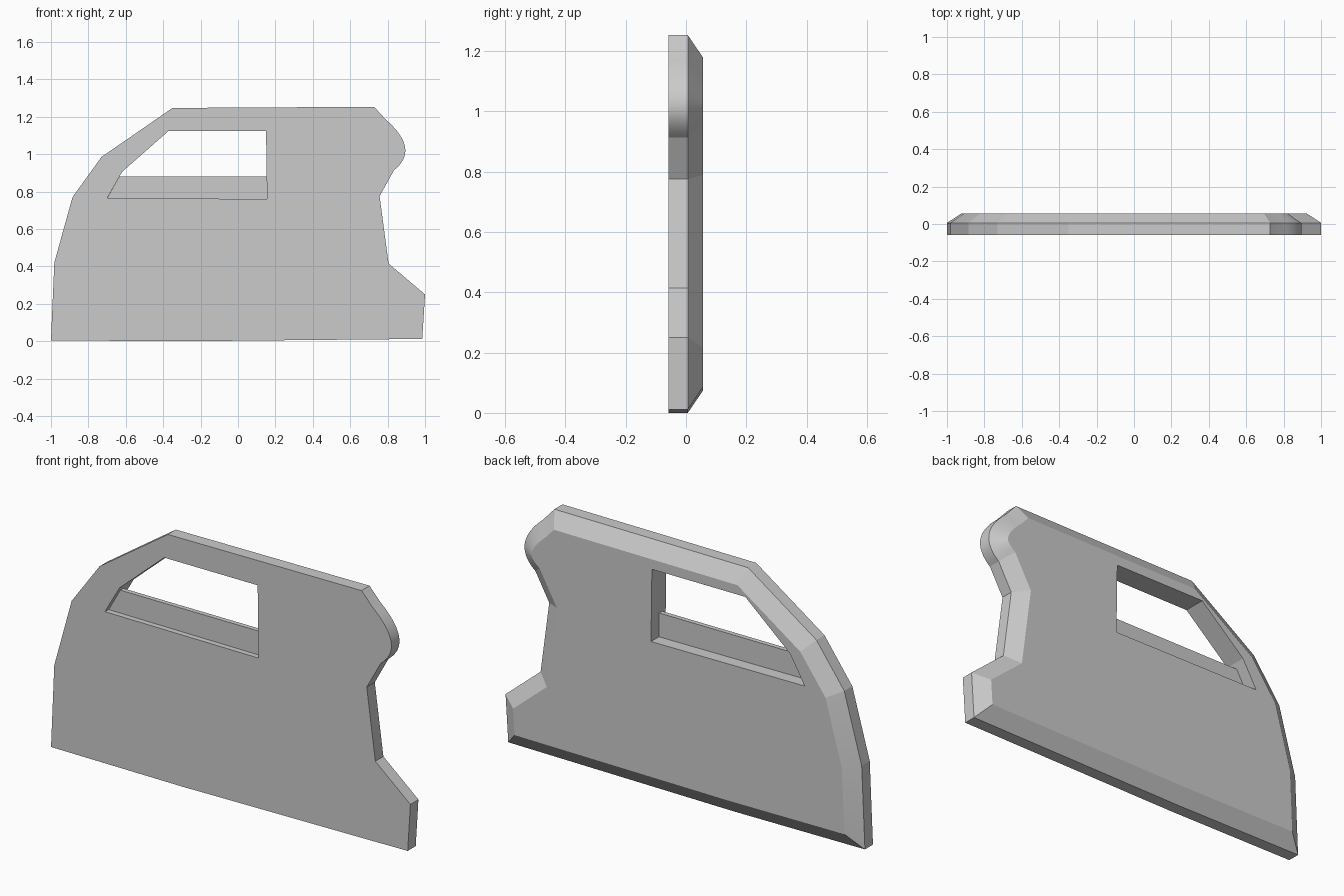
import bpy
import bmesh
from mathutils import Vector

if "Cube" in bpy.data.objects:
    bpy.data.objects.remove(bpy.data.objects["Cube"])

FRONT, STEP, BACK, INSET = -0.058, 0.006, 0.057, 0.075


def arc(a, c, b, n):
    """Points on a quadratic curve from a to b."""
    a, b, c = Vector(a), Vector(b), Vector(c)
    return [a * (1 - t) ** 2 + c * 2 * t * (1 - t) + b * t * t
            for t in (i / n for i in range(n + 1))]


def inset(pts, d):
    """Mitred inset of a counter-clockwise outline."""
    out = []
    for i, p in enumerate(pts):
        e1 = (p - pts[i - 1]).normalized()
        e2 = (pts[(i + 1) % len(pts)] - p).normalized()
        n1, n2 = Vector((-e1.y, e1.x)), Vector((-e2.y, e2.x))
        out.append(p + (n1 + n2) * d / (1 + n1.dot(n2)))
    return out


def loft(name, rings):
    """Closed solid through (y, outline) rings, capped at both ends."""
    bm = bmesh.new()
    loops = [[bm.verts.new((p[0], y, p[1])) for p in pts] for y, pts in rings]
    bm.faces.new(loops[0])
    bm.faces.new(loops[-1][::-1])
    for a, b in zip(loops, loops[1:]):
        for i in range(len(a)):
            bm.faces.new((a[i - 1], b[i - 1], b[i], a[i]))
    bmesh.ops.recalc_face_normals(bm, faces=bm.faces)
    mesh = bpy.data.meshes.new(name)
    bm.to_mesh(mesh)
    bm.free()
    ob = bpy.data.objects.new(name, mesh)
    bpy.context.collection.objects.link(ob)
    return ob


# Door shell: straight rim, then a chamfer towards the back
outline = [Vector(p) for p in [(-1, 0.004), (-0.27, 0), (0.985, 0.012), (1, 0.25),
                               (0.805, 0.415), (0.757, 0.775)]]
outline += arc((0.834, 0.914), (0.974, 1.025), (0.79, 1.185), 24)
outline += [Vector(p) for p in [(0.728, 1.253), (-0.35, 1.247), (-0.73, 0.985),
                                (-0.885, 0.77), (-0.982, 0.42)]]
door = loft("door_shell", [(FRONT, outline), (STEP, outline), (BACK, inset(outline, INSET))])

# Window opening
window = [(-0.70, 0.765), (0.155, 0.76), (0.15, 1.125), (-0.37, 1.125), (-0.62, 0.905)]
cutter = loft("window_cutter", [(-0.2, window), (0.2, window)])
cutter.hide_render = True
mod = door.modifiers.new("window", 'BOOLEAN')
mod.operation, mod.solver, mod.object = 'DIFFERENCE', 'EXACT', cutter
bpy.context.view_layer.objects.active = door
door.select_set(True)
bpy.ops.object.modifier_apply(modifier=mod.name)
bpy.data.objects.remove(cutter)
door.select_set(True)
bpy.ops.object.shade_smooth_by_angle(angle=0.16)

# Half-lowered window pane
pane = [(-0.70, 0.763), (0.155, 0.758), (0.154, 0.88), (-0.634, 0.88)]
loft("window_pane", [(-0.03, pane), (-0.006, pane)])
